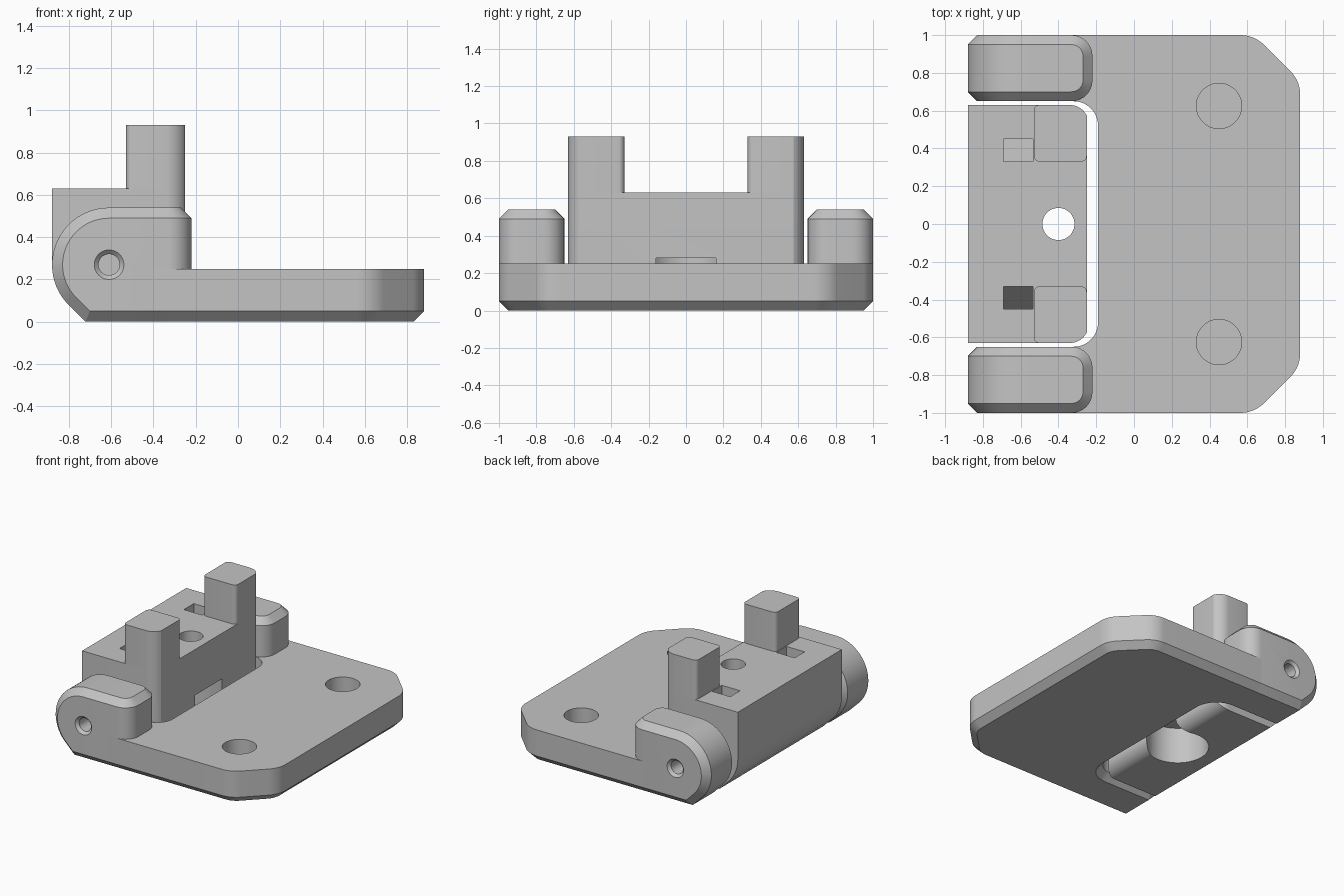
import bpy, bmesh, math
from mathutils import Vector, Matrix

if "Cube" in bpy.data.objects:
    bpy.data.objects.remove(bpy.data.objects["Cube"])

grey = bpy.data.materials.new("plain grey")
grey.diffuse_color = (0.55, 0.55, 0.55, 1)
grey.use_nodes = True
grey.node_tree.nodes["Principled BSDF"].inputs["Base Color"].default_value = grey.diffuse_color


def rounded(corners, n=12):
    """Polygon from (x, y, radius) corners, with arcs where radius > 0."""
    out = []
    for i, (x, y, r) in enumerate(corners):
        p = Vector((x, y))
        d1 = (Vector(corners[i - 1][:2]) - p).normalized()
        d2 = (Vector(corners[(i + 1) % len(corners)][:2]) - p).normalized()
        pts = [p]
        if r > 0:
            half = d1.angle(d2) / 2
            c = p + (d1 + d2).normalized() * r / math.sin(half)
            t = r / math.tan(half)
            a, b = p + d1 * t - c, p + d2 * t - c
            a0 = math.atan2(a.y, a.x)
            da = math.atan2(b.y, b.x) - a0
            da = (da + math.pi) % (2 * math.pi) - math.pi
            pts = [c + r * Vector((math.cos(a0 + da * k / n), math.sin(a0 + da * k / n)))
                   for k in range(n + 1)]
        for q in pts:
            if not out or (q - out[-1]).length > 1e-4:
                out.append(q)
    return out


def finish(name, bm):
    bmesh.ops.recalc_face_normals(bm, faces=bm.faces[:])
    me = bpy.data.meshes.new(name)
    bm.to_mesh(me)
    bm.free()
    me.materials.append(grey)
    ob = bpy.data.objects.new(name, me)
    bpy.context.collection.objects.link(ob)
    return ob


def prism_bm(pts, lo, hi, axis):
    place = {"x": lambda p, h: (h, p[0], p[1]),
             "y": lambda p, h: (p[0], h, p[1]),
             "z": lambda p, h: (p[0], p[1], h)}[axis]
    bm = bmesh.new()
    a = [bm.verts.new(place(p, lo)) for p in pts]
    b = [bm.verts.new(place(p, hi)) for p in pts]
    bm.faces.new(a)
    bm.faces.new(b[::-1])
    for i in range(len(pts)):
        j = (i + 1) % len(pts)
        bm.faces.new((a[i], b[i], b[j], a[j]))
    bmesh.ops.recalc_face_normals(bm, faces=bm.faces[:])
    return bm


def prism(name, pts, lo, hi, axis):
    return finish(name, prism_bm(pts, lo, hi, axis))


def drill(loc, r1, r2, depth, rot=0):
    bm = bmesh.new()
    bmesh.ops.create_cone(bm, cap_ends=True, segments=48, radius1=r1, radius2=r2, depth=depth,
                          matrix=Matrix.Translation(loc) @ Matrix.Rotation(rot, 4, "X"))
    return finish("cutter", bm)


def boolean(ob, tool, op="DIFFERENCE"):
    m = ob.modifiers.new("cut", "BOOLEAN")
    m.operation, m.object, m.solver = op, tool, "EXACT"
    bpy.context.view_layer.objects.active = ob
    bpy.ops.object.modifier_apply(modifier=m.name)
    bpy.data.objects.remove(tool)


def chamfer(bm, edges, size=0.05, segments=1):
    bmesh.ops.bevel(bm, geom=edges, offset=size, offset_type="OFFSET", segments=segments,
                    profile=0.5, affect="EDGES", clamp_overlap=False)


# base plate: cut-off far corners, rounded notch, chamfered underside
outline = rounded([(-0.4, -1, 0), (0.637, -1, 0.18), (0.88, -0.757, 0.18),
                   (0.88, 0.757, 0.18), (0.637, 1, 0.18), (-0.4, 1, 0),
                   (-0.4, 0.65, 0), (-0.19, 0.65, 0.13), (-0.19, -0.65, 0.13), (-0.4, -0.65, 0)])
bm = prism_bm(outline, 0, 0.25, "z")
chamfer(bm, [e for e in bm.edges if all(v.co.z < 0.01 for v in e.verts)
             and not all(v.co.x < -0.39 for v in e.verts)])
plate = finish("base_plate", bm)
for s in (-1, 1):
    boolean(plate, drill((0.45, 0.625 * s, 0.2), 0.12, 0.12, 0.3))

# hinge ears
ear_profile = rounded([(-0.88, 0.54, 0.27), (-0.88, 0.158, 0.27), (-0.722, 0, 0),
                       (-0.22, 0, 0), (-0.22, 0.54, 0)], 16)
for s, side in ((-1, "front"), (1, "back")):
    bm = prism_bm(ear_profile, min(0.65 * s, s), max(0.65 * s, s), "y")
    chamfer(bm, [e for e in bm.edges if all(v.co.x > -0.23 for v in e.verts)
                 and abs(e.verts[0].co.z - e.verts[1].co.z) > 0.3], 0.11, 8)
    bmesh.ops.recalc_face_normals(bm, faces=bm.faces[:])
    chamfer(bm, [e for e in bm.edges if e.calc_face_angle(0) > math.radians(60)])
    ear = finish(side + "_hinge_ear", bm)
    turn = -s * math.pi / 2
    boolean(ear, drill((-0.61, 0.9 * s, 0.27), 0.05, 0.05, 0.4, turn))
    boolean(ear, drill((-0.61, 0.99 * s, 0.27), 0.04, 0.08, 0.04, turn))

# swinging block with its softened right corners
corner = [(-0.34 + 0.1 * math.sin(math.radians(8 * k)), 0.53 + 0.1 * math.cos(math.radians(8 * k)))
          for k in range(9)]
block = prism("hinge_block", rounded([(-0.88, 0.63, 0), (-0.88, 0.158, 0.27), (-0.722, 0, 0),
                                      (-0.25, 0, 0.1), (-0.25, 0.63, 0)], 16), -0.63, 0.63, "y")
plan = [(-1, 0.63)] + corner + [(x, -y) for x, y in reversed(corner)] + [(-1, -0.63)]
boolean(block, prism("cutter", plan, -0.2, 0.8, "z"), "INTERSECT")
boolean(block, drill((-0.4, 0, 0.09), 0.22, 0.22, 0.38))
boolean(block, drill((-0.4, 0, 0.5), 0.085, 0.085, 0.6))

# pockets with sloping floors, and upright posts
for s, side in ((-1, "front"), (1, "back")):
    pocket = [(0.33 * s, 0.7), (0.45 * s, 0.7), (0.45 * s, 0.36), (0.33 * s, 0.52)]
    boolean(block, prism("cutter", pocket, -0.69, -0.535, "x"))
    body = rounded([(-0.53, 0.63, 0.03), (-0.53, 0.33, 0.03), (-0.25, 0.33, 0.03),
                    (-0.25, 0.574, 0), (-0.34, 0.63, 0)], 6)
    pts = [tuple(p) for p in body[:-2]] + corner[::-1]
    prism(side + "_post", [(x, y * s) for x, y in pts], 0.63, 0.93, "z")

# smooth the curved walls, keep edges crisp
for ob in bpy.context.collection.objects:
    ob.data.polygons.foreach_set("use_smooth", [True] * len(ob.data.polygons))
    ob.data.set_sharp_from_angle(angle=math.radians(25))
    ob.data.update()
